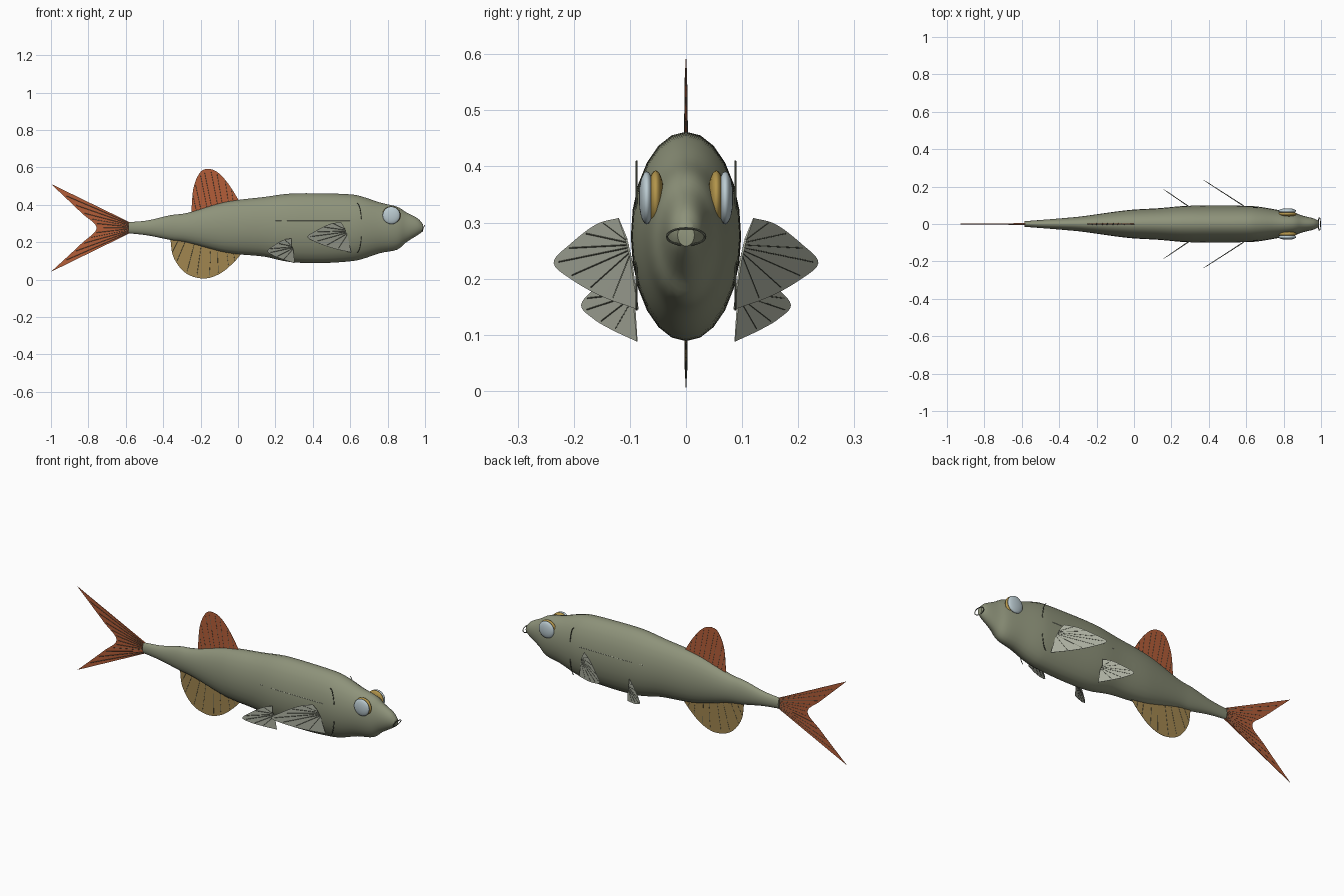
import bpy, bmesh, math
from mathutils import Vector

if "Cube" in bpy.data.objects:
    bpy.data.objects.remove(bpy.data.objects["Cube"])


def material(name, r, g, b):
    m = bpy.data.materials.new(name)
    m.diffuse_color = (r, g, b, 1)
    m.use_nodes = True
    m.node_tree.nodes["Principled BSDF"].inputs["Base Color"].default_value = m.diffuse_color
    return m


OLIVE = material("olive skin", 0.27, 0.29, 0.195)
RED = material("rust red fin", 0.45, 0.11, 0.04)
OCHRE = material("ochre fin", 0.36, 0.24, 0.08)
PALE = material("pale fin", 0.42, 0.44, 0.36)
GOLD = material("gold eye", 0.45, 0.30, 0.07)
BLUE = material("pale blue eye", 0.50, 0.60, 0.64)
DARK = material("dark olive", 0.10, 0.11, 0.08)


def finish(bm, name, mats, smooth=True):
    bmesh.ops.recalc_face_normals(bm, faces=bm.faces[:])
    me = bpy.data.meshes.new(name)
    bm.to_mesh(me)
    bm.free()
    ob = bpy.data.objects.new(name, me)
    bpy.context.collection.objects.link(ob)
    for m in mats:
        me.materials.append(m)
    if smooth:
        bpy.ops.object.select_all(action='DESELECT')
        ob.select_set(True)
        bpy.context.view_layer.objects.active = ob
        bpy.ops.object.shade_smooth_by_angle(angle=math.radians(50))
    return ob


def spline(pts, n):
    """n + 1 samples of a smooth curve through the points."""
    p = [Vector(q) for q in pts]
    p = [2 * p[0] - p[1]] + p + [2 * p[-1] - p[-2]]
    segs, out = len(pts) - 1, []
    for i in range(n + 1):
        u = i / n * segs
        k = min(int(u), segs - 1)
        t = u - k
        a, b, c, d = p[k:k + 4]
        out.append(0.5 * (2 * b + (c - a) * t + (2 * a - 5 * b + 4 * c - d) * t * t
                          + (3 * b - a - 3 * c + d) * t ** 3))
    return out


def tube(bm, pts, r, closed=False, sides=6, mat=0):
    """Thin round strand along a path."""
    pts = [Vector(p) for p in pts]
    n, rings = len(pts), []
    for i, p in enumerate(pts):
        if closed:
            d = pts[(i + 1) % n] - pts[i - 1]
        else:
            d = pts[min(i + 1, n - 1)] - pts[max(i - 1, 0)]
        q = d.to_track_quat('Z', 'Y')
        rings.append([bm.verts.new(p + q @ Vector((r * math.cos(a), r * math.sin(a), 0)))
                      for a in (math.tau * k / sides for k in range(sides))])
    for i in range(n if closed else n - 1):
        A, B = rings[i], rings[(i + 1) % n]
        for k in range(sides):
            j = (k + 1) % sides
            bm.faces.new((A[k], A[j], B[j], B[k])).material_index = mat
    if not closed:
        for c in (rings[0], rings[-1]):
            bm.faces.new(c).material_index = mat


def fin(name, base, edge, mat, place, side_dir, rays, n=32, t=0.004):
    """Blade that tapers from base line to curved edge, with raised rays."""
    bm = bmesh.new()
    b, e = spline(base, n), spline(edge, n)
    side = Vector(side_dir).normalized()
    B, E = [place(*p) for p in b], [place(*p) for p in e]
    b1 = [bm.verts.new(p + side * t) for p in B]
    b2 = [bm.verts.new(p - side * t) for p in B]
    e1 = [bm.verts.new(p + side * 0.0008) for p in E]
    e2 = [bm.verts.new(p - side * 0.0008) for p in E]
    for i in range(n):
        j = i + 1
        bm.faces.new((b1[i], b1[j], e1[j], e1[i]))
        bm.faces.new((b2[j], b2[i], e2[i], e2[j]))
        bm.faces.new((e1[i], e1[j], e2[j], e2[i]))
        bm.faces.new((b1[j], b1[i], b2[i], b2[j]))
    for i in (0, n):
        bm.faces.new((b1[i], e1[i], e2[i], b2[i]))
    for k in range(rays):
        i = round((k + 1) * n / (rays + 1))
        for s in (1, -1):
            tube(bm, [B[i] + side * s * t * 0.9, B[i].lerp(E[i], 0.93) + side * s * 0.0008],
                 0.0012, sides=5, mat=1)
    return finish(bm, name, [mat, DARK])


# Body: x, top z, bottom z, half width
stations = [(-0.585, .307, .248, .015), (-.48, .317, .236, .023), (-.36, .345, .212, .033),
            (-.27, .357, .198, .042), (-.1, .408, .152, .066), (0, .426, .136, .077),
            (.14, .442, .123, .085), (.28, .460, .094, .097), (.45, .461, .089, .098),
            (.60, .456, .098, .097), (.67, .442, .112, .092), (.76, .412, .142, .077),
            (.85, .390, .160, .062), (.90, .360, .200, .045), (.96, .328, .238, .030),
            (.988, .298, .258, .015)]
bm = bmesh.new()
rings, SIDES = [], 24
for x, top, bot, w in spline([Vector(s) for s in stations], 60):
    c, h = (top + bot) / 2, (top - bot) / 2
    rings.append([bm.verts.new((x, w * math.sin(a), c + h * math.cos(a)))
                  for a in (math.tau * k / SIDES for k in range(SIDES))])
for A, C in zip(rings, rings[1:]):
    for k in range(SIDES):
        j = (k + 1) % SIDES
        bm.faces.new((A[k], A[j], C[j], C[k]))
bm.faces.new(rings[0])
bm.faces.new(rings[-1])
finish(bm, "body", [OLIVE])

# Fins on the centre line
flat = lambda x, z: Vector((x, 0, z))
fin("tail_fin", [(-.575, .305), (-.575, .25)],
    [(-1, .512), (-.84, .36), (-.757, .276), (-.84, .19), (-1, .042)],
    RED, flat, (0, 1, 0), 11, n=48)
fin("dorsal_fin", [(-.25, .34), (.01, .40)],
    [(-.25, .36), (-.238, .49), (-.205, .57), (-.165, .592), (-.11, .575), (-.05, .51), (.01, .415)],
    RED, flat, (0, 1, 0), 8)
fin("anal_fin", [(-.36, .23), (.02, .16)],
    [(-.362, .22), (-.345, .12), (-.28, .035), (-.185, .006), (-.10, .03), (-.03, .085), (.02, .14)],
    OCHRE, flat, (0, 1, 0), 8)

for s, label in ((1, "left"), (-1, "right")):
    # Paired fins lean outward and backward
    fin("pectoral_fin_" + label, [(.57, .275), (.585, .235)],
        [(.55, .308), (.49, .297), (.42, .263), (.372, .228), (.43, .195), (.51, .167), (.605, .145)],
        PALE, lambda x, z: Vector((x, s * (.085 + .645 * (.605 - x)), z)),
        (.645, s, 0), 7, t=0.002)
    fin("pelvic_fin_" + label, [(.285, .185), (.295, .16)],
        [(.285, .22), (.245, .213), (.195, .185), (.157, .153), (.19, .128), (.24, .108), (.303, .088)],
        PALE, lambda x, z: Vector((x, s * (.087 + .68 * (.303 - x)), z)),
        (.68, s, 0), 6, t=0.002)

    # Gill arc
    bm = bmesh.new()
    tube(bm, [(.637 + .025 * math.cos(a), s * .088, .277 + .132 * math.sin(a))
              for a in (math.pi * (k / 24 - .5) for k in range(25))], 0.002)
    finish(bm, "gill_arc_" + label, [DARK])

    # Lateral line
    bm = bmesh.new()
    tube(bm, [(.2, s * .0875, .315), (.3, s * .0945, .315), (.6, s * .0945, .315)], 0.0015)
    finish(bm, "lateral_line_" + label, [PALE])

    # Eye: gold rim with a pale lens outside
    for name, y, r, d, mat in (("eye_rim_", .054, .049, .015, GOLD),
                               ("eye_lens_", .070, .047, .014, BLUE)):
        bm = bmesh.new()
        bmesh.ops.create_uvsphere(bm, u_segments=24, v_segments=14, radius=1)
        for v in bm.verts:
            px, py, pz = v.co
            v.co = (.82 + r * px, s * y + d * pz, .344 + r * py)
        finish(bm, name + label, [mat])

# Mouth ring
bm = bmesh.new()
tube(bm, [(.991 + .006 * math.cos(a), .034 * math.sin(a), .275 + .015 * math.cos(a))
          for a in (math.tau * k / 28 for k in range(28))], 0.0022, closed=True)
finish(bm, "mouth_ring", [DARK])
